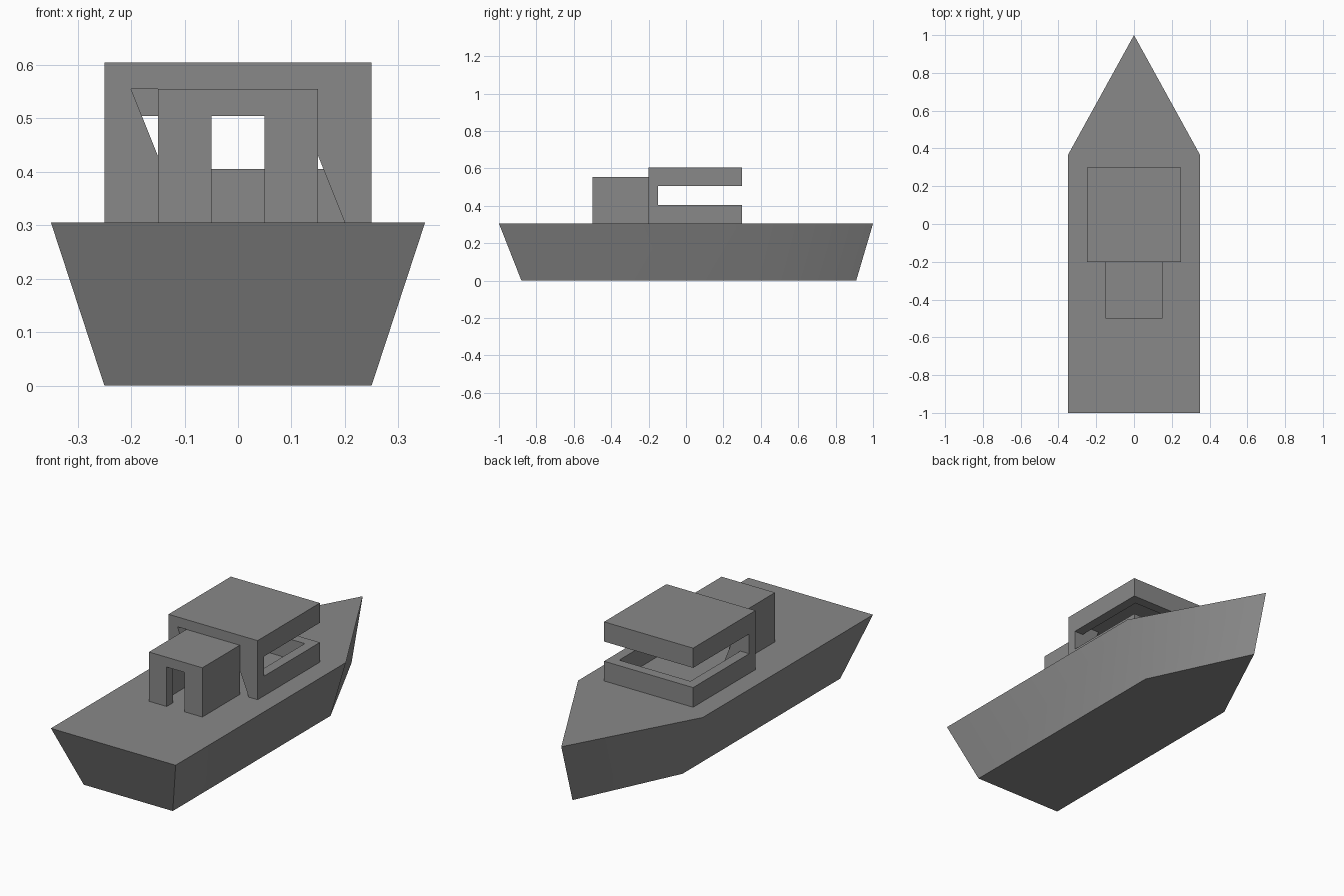
import bpy, bmesh

if "Cube" in bpy.data.objects:
    bpy.data.objects.remove(bpy.data.objects["Cube"])

grey = bpy.data.materials.new("grey_paint")
grey.diffuse_color = (0.25, 0.25, 0.25, 1)
grey.use_nodes = True
grey.node_tree.nodes["Principled BSDF"].inputs["Base Color"].default_value = grey.diffuse_color

DECK = 0.305


def loft(name, ring_a, ring_b):
    """Closed solid between two rings with the same number of points."""
    bm = bmesh.new()
    a = [bm.verts.new(p) for p in ring_a]
    b = [bm.verts.new(p) for p in ring_b]
    n = len(a)
    bm.faces.new(a)
    bm.faces.new(b)
    for i in range(n):
        j = (i + 1) % n
        bm.faces.new((a[i], a[j], b[j], b[i]))
    bmesh.ops.recalc_face_normals(bm, faces=bm.faces)
    me = bpy.data.meshes.new(name)
    bm.to_mesh(me)
    bm.free()
    me.materials.append(grey)
    ob = bpy.data.objects.new(name, me)
    bpy.context.collection.objects.link(ob)
    return ob


def prism(name, profile, y0, y1):
    """Extrude an (x, z) profile along y."""
    return loft(name, [(x, y0, z) for x, z in profile],
                [(x, y1, z) for x, z in profile])


def box(name, half_x, y0, y1, z0, z1):
    return prism(name, [(-half_x, z0), (half_x, z0), (half_x, z1), (-half_x, z1)], y0, y1)


def activate(ob):
    bpy.ops.object.select_all(action='DESELECT')
    ob.select_set(True)
    bpy.context.view_layer.objects.active = ob


def cut(ob, cutter):
    mod = ob.modifiers.new("cut", 'BOOLEAN')
    mod.operation = 'DIFFERENCE'
    mod.solver = 'EXACT'
    mod.object = cutter
    activate(ob)
    bpy.ops.object.modifier_apply(modifier=mod.name)
    bpy.data.objects.remove(cutter)


def outline(half_x, stern, knee, bow, z):
    return [(-half_x, stern, z), (half_x, stern, z), (half_x, knee, z),
            (0, bow, z), (-half_x, knee, z)]


# Hull with flared sides and a pointed bow
hull = loft("hull", outline(0.25, -0.88, 0.385, 0.91, 0),
            outline(0.35, -1, 0.365, 1, DECK))
activate(hull)
bpy.ops.object.shade_smooth_by_angle(angle=0.5236)

# Main cabin: hollow shell, window band round three sides, slanted front opening
cabin = box("main_cabin", 0.25, -0.2, 0.3, DECK, 0.605)
cut(cabin, box("cabin_room", 0.2, -0.15, 0.25, 0.2, 0.555))
cut(cabin, box("window_band", 0.4, -0.15, 0.5, 0.405, 0.505))
cut(cabin, prism("slanted_opening", [(-0.06, 0.205), (0.24, 0.205),
                                     (0.1, 0.555), (-0.2, 0.555)], -0.3, -0.1))

# Entrance cabin: hollow, open into the main cabin, with a doorway
entrance = box("entrance_cabin", 0.15, -0.5, -0.2, DECK, 0.555)
cut(entrance, box("entrance_room", 0.1, -0.45, -0.1, 0.2, 0.505))
cut(entrance, box("doorway", 0.05, -0.6, -0.4, 0.2, 0.505))
